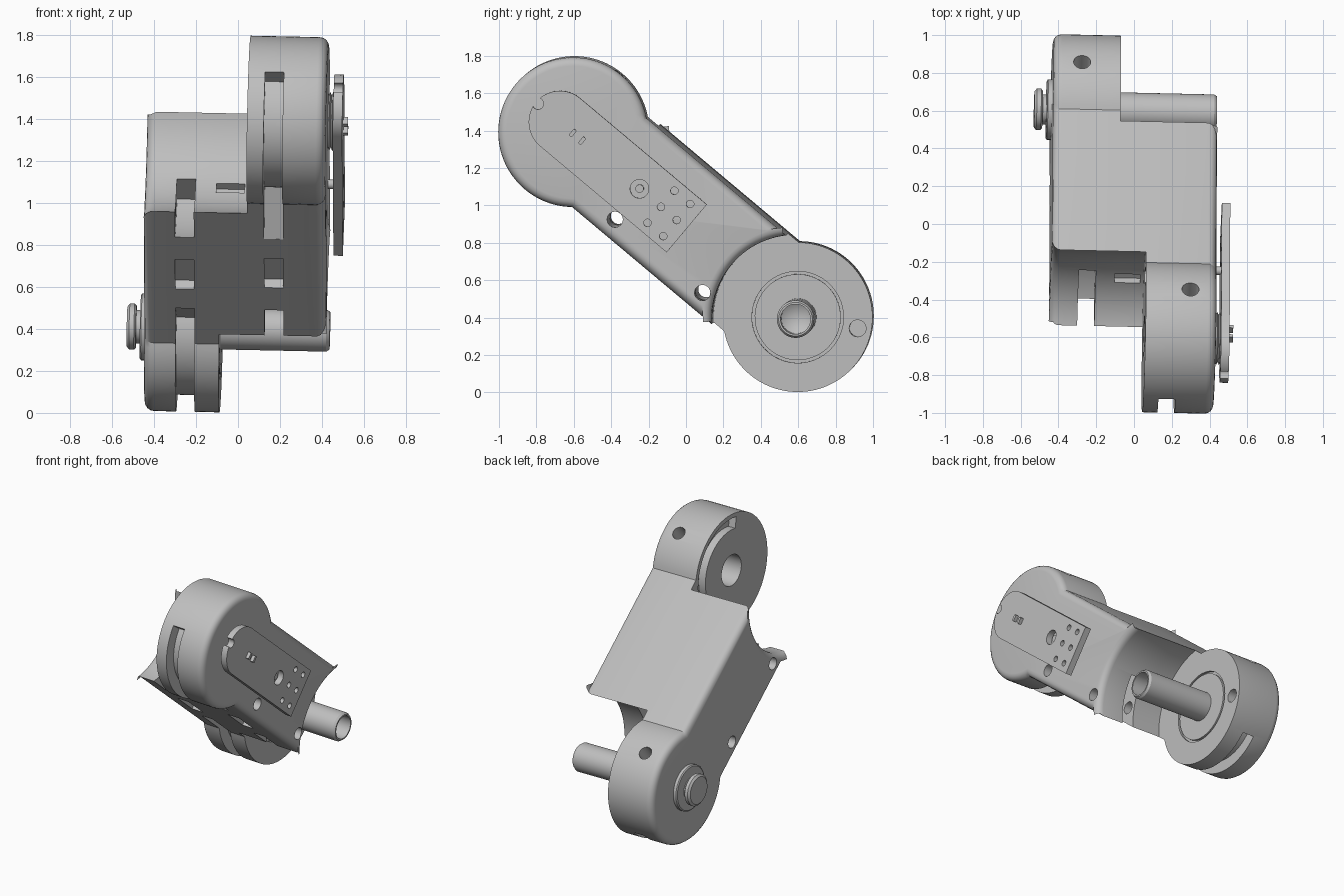
import bpy, bmesh
from math import sin, cos, asin, sqrt, radians
from mathutils import Matrix

if "Cube" in bpy.data.objects:
    bpy.data.objects.remove(bpy.data.objects["Cube"])

# Parts are built in a frame with x across, y along the arm and z through its
# thickness; FRAME then tips the arm into its final pose.
FRAME = (Matrix.Translation((0, 0, 0.9))
         @ Matrix.Rotation(radians(-1.3), 4, 'Z')
         @ Matrix.Rotation(radians(1.2), 4, 'Y')
         @ Matrix.Rotation(radians(-40), 4, 'X'))
PIVOT = 0.777      # distance of each drum axis from the middle
DRUM = 0.4         # drum radius
COVE = 0.45        # radius of the hollow facing the other drum
HALF = 0.31        # half thickness of the arm
LEFT, RIGHT = -0.44, 0.43
STEP_L, STEP_R = -0.083, 0.055

grey = bpy.data.materials.new("light grey")
grey.use_nodes = True
colour = (0.52, 0.52, 0.52, 1)
grey.diffuse_color = colour
grey.node_tree.nodes["Principled BSDF"].inputs["Base Color"].default_value = colour
parts = []


def arc(centre, radius, start, end, steps=48):
    """Points of an arc in the side plane, angles in degrees."""
    angles = [radians(start + (end - start) * i / steps) for i in range(steps + 1)]
    return [(centre + radius * cos(a), radius * sin(a)) for a in angles]


def box(u0, u1, v0, v1):
    return [(u0, v0), (u1, v0), (u1, v1), (u0, v1)]


def sector(centre, inner, outer, start, end):
    return arc(centre, outer, start, end) + arc(centre, inner, end, start)


def flip(points):
    return [(-u, v) for u, v in points]


def prism(name, points, x0, x1, bevel_x=None, bevel=0.045):
    """Extrude a side profile across x, optionally rounding one end face."""
    bm = bmesh.new()
    ends = [[bm.verts.new((x, u, v)) for u, v in points] for x in (x0, x1)]
    for ring in ends:
        bm.faces.new(ring)
    n = len(points)
    for i in range(n):
        j = (i + 1) % n
        bm.faces.new((ends[0][i], ends[0][j], ends[1][j], ends[1][i]))
    bmesh.ops.recalc_face_normals(bm, faces=bm.faces)
    if bevel_x is not None:
        rim = [e for e in bm.edges if all(abs(v.co.x - bevel_x) < 1e-5 for v in e.verts)]
        bmesh.ops.bevel(bm, geom=rim, offset=bevel, segments=4, profile=0.5,
                        affect='EDGES', clamp_overlap=False)
    return finish(name, bm)


def lathe(name, profile, u, v=0, steps=48):
    """Revolve (x, radius) points around an axis parallel to x."""
    bm = bmesh.new()
    verts = [bm.verts.new((x, u + r, v)) for x, r in profile]
    edges = [bm.edges.new(pair) for pair in zip(verts, verts[1:])]
    bmesh.ops.spin(bm, geom=verts + edges, cent=(0, u, v), axis=(1, 0, 0),
                   angle=radians(360), steps=steps)
    bmesh.ops.remove_doubles(bm, verts=bm.verts, dist=1e-4)
    bmesh.ops.recalc_face_normals(bm, faces=bm.faces)
    return finish(name, bm)


def rod(name, u, v, radius, x0, x1):
    return lathe(name, [(x0, 0), (x0, radius), (x1, radius), (x1, 0)], u, v, 32)


def finish(name, bm):
    mesh = bpy.data.meshes.new(name)
    bm.to_mesh(mesh)
    bm.free()
    mesh.materials.append(grey)
    obj = bpy.data.objects.new(name, mesh)
    bpy.context.collection.objects.link(obj)
    parts.append(obj)
    return obj


def combine(target, others, operation):
    """Apply booleans and remove the helper objects."""
    for other in others:
        mod = target.modifiers.new("cut", 'BOOLEAN')
        mod.operation, mod.solver, mod.object = operation, 'EXACT', other
    bpy.context.view_layer.update()
    graph = bpy.context.evaluated_depsgraph_get()
    mesh = bpy.data.meshes.new_from_object(target.evaluated_get(graph))
    target.modifiers.clear()
    target.data = mesh
    for other in others:
        parts.remove(other)
        bpy.data.objects.remove(other)


# Arm body: two drum-ended halves turned opposite ways, with a core between
sweep = asin(HALF / COVE) * 57.29578
turn = asin(HALF / DRUM) * 57.29578
cove = arc(PIVOT, COVE, 180 + sweep, 180 - sweep)
half = arc(-PIVOT, DRUM, turn, 360 - turn, 72) + cove
body = prism("arm_body", half, STEP_R, RIGHT, RIGHT)
lower = prism("lower_half", flip(half), LEFT, STEP_L, LEFT)
core = prism("core", flip(cove)[::-1] + cove, STEP_L, STEP_R)
combine(body, [core, lower], 'UNION')

# Belt slots, the right set and its mirrored left set
cutters = []
for x0, x1, mirror in ((0.135, 0.225, False), (-0.29, -0.2, True)):
    slots = [sector(-PIVOT, 0.32, 0.6, 185, 329),
             box(-0.12, 0.097, -0.5, -0.255),
             sector(PIVOT, 0.3, 0.6, 180, 240)]
    for s in slots:
        cutters.append(prism("slot", flip(s) if mirror else s, x0, x1))

# Cross pin holes, hub bore, stop groove and stop pin hole
for u in (-0.305, 0.305):
    cutters.append(rod("pin_hole", u, -0.212, 0.042, -0.6, 0.6))
cutters.append(rod("hub_bore", -PIVOT, 0, 0.11, 0, 0.32))
cutters.append(prism("stop_groove", sector(-PIVOT, 0.29, 0.37, 20, 140), 0, 0.11))
cutters.append(rod("stop_hole", PIVOT + 0.284, 0.16, 0.045, -0.16, 0))
cutters.append(lathe("seal_groove", [(-0.1, 0.23), (0, 0.23), (0, 0.245),
                                     (-0.1, 0.245), (-0.1, 0.23)], PIVOT))
cutters.append(prism("cove_pocket", sector(-PIVOT, 0.4, 0.49, -11, -3), -0.1, 0.035))

# Radial screw hole in each drum
for x, u in ((0.29, -PIVOT), (-0.29, PIVOT)):
    hole = rod("screw_hole", 0, 0, 0.045, 0.28, 0.5)
    hole.data.transform(Matrix.Translation((x, u, 0)) @ Matrix.Rotation(radians(-90), 4, 'Y'))
    cutters.append(hole)
combine(body, cutters, 'DIFFERENCE')

# Hollow shaft on the inner face of the lower drum
lathe("shaft", [(-0.1, 0), (-0.1, 0.1), (0.42, 0.1), (0.435, 0.09), (0.435, 0.08),
                (0.25, 0.08), (0.2, 0)], PIVOT)

# Flanged knob on the outer face of the lower drum
lathe("knob", [(-0.42, 0), (-0.42, 0.16), (-0.462, 0.16), (-0.468, 0.152),
               (-0.468, 0.08), (-0.488, 0.08), (-0.488, 0.1), (-0.497, 0.11),
               (-0.52, 0.11), (-0.532, 0.095), (-0.532, 0)], PIVOT)

# Ribbed collar holding the lever away from the upper drum
ribs = [(0.42 + 0.007 * i, 0.14 if i % 2 else 0.125) for i in range(7)]
lathe("lever_collar", [(0.42, 0)] + ribs + [(0.462, 0)], -PIVOT)

# Lever plate with its drilled holes
outline = arc(-0.865, 0.167, 90, 270, 32) + [(0.02, -0.167), (0.02, 0.167)]
lever = prism("lever_plate", outline, 0.46, 0.505)
drill = [(-1.018, 0, 0.03), (-0.31, 0, 0.05)]
drill += [(u, v, 0.02) for u in (-0.16, -0.05) for v in (-0.112, 0, 0.112)]
combine(lever, [rod("drill", u, v, r, 0.4, 0.6) for u, v, r in drill], 'DIFFERENCE')

# Two small tabs and a centre pin on the lever
for u in (-0.775, -0.71):
    prism("lever_tab", box(u - 0.01, u + 0.01, -0.022, 0.022), 0.5, 0.528)
rod("lever_pin", -0.31, 0, 0.022, 0.42, 0.48)

# Shading and final pose
for obj in parts:
    for face in obj.data.polygons:
        face.use_smooth = True
    obj.data.set_sharp_from_angle(angle=radians(30))
    obj.matrix_world = FRAME
